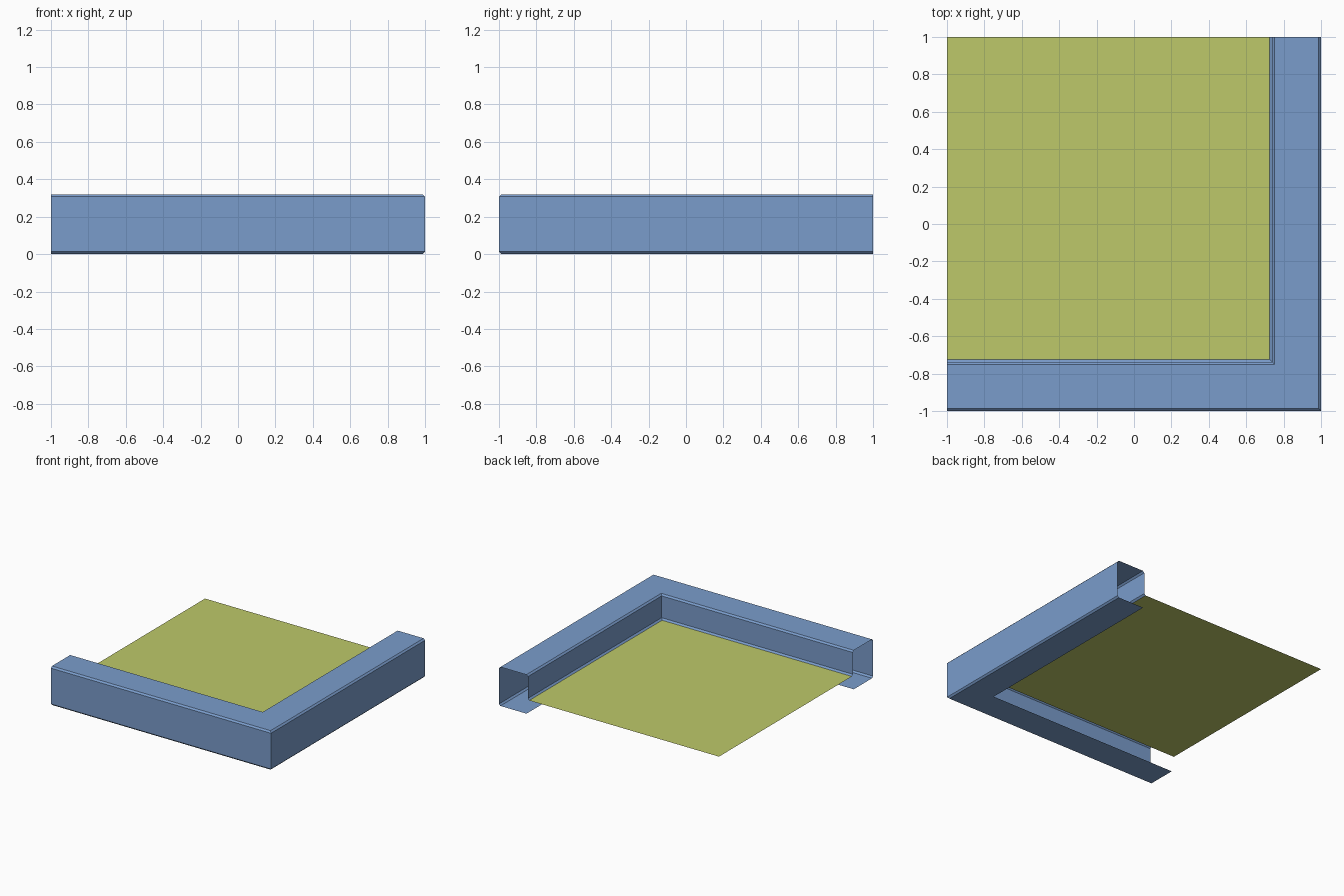
import bpy
import bmesh

cube = bpy.data.objects.get("Cube")
if cube:
    bpy.data.objects.remove(cube, do_unlink=True)


def make_material(name, color):
    mat = bpy.data.materials.new(name)
    mat.use_nodes = True
    mat.diffuse_color = color
    mat.node_tree.nodes["Principled BSDF"].inputs["Base Color"].default_value = color
    return mat


def make_object(name, bm, mat):
    mesh = bpy.data.meshes.new(name)
    bm.to_mesh(mesh)
    bm.free()
    mesh.materials.append(mat)
    obj = bpy.data.objects.new(name, mesh)
    bpy.context.collection.objects.link(obj)
    return obj


blue = make_material("soft blue", (0.195, 0.335, 0.60, 1))
green = make_material("yellow green", (0.515, 0.584, 0.142, 1))

HEIGHT = 0.32
FLOOR_Z = 0.115
WALL = 0.262        # distance from outer to inner wall face
CHAMFER = 0.013
FLOOR_INSET = WALL + CHAMFER

# Wall cross-section: (distance inward from the outer face, height)
profile = [
    (0.25, 0),
    (CHAMFER, 0),
    (0, CHAMFER),
    (0, HEIGHT - CHAMFER),
    (CHAMFER, HEIGHT),
    (WALL - CHAMFER, HEIGHT),
    (WALL, HEIGHT - CHAMFER),
    (WALL, FLOOR_Z + CHAMFER),
    (FLOOR_INSET, FLOOR_Z),
]

# Open-ended corner wall, mitred where the two runs meet
bm = bmesh.new()
rows = []
for d, z in profile:
    path = [(-1, -1 + d), (1 - d, -1 + d), (1 - d, 1)]
    rows.append([bm.verts.new((x, y, z)) for x, y in path])
for low, high in zip(rows, rows[1:]):
    for i in range(2):
        bm.faces.new((low[i], low[i + 1], high[i + 1], high[i]))
make_object("corner_wall", bm, blue)

# Thin floor sheet inside the corner
bm = bmesh.new()
edge = 1 - FLOOR_INSET
corners = [(-1, -edge), (edge, -edge), (edge, 1), (-1, 1)]
bm.faces.new([bm.verts.new((x, y, FLOOR_Z)) for x, y in corners])
make_object("floor", bm, green)
